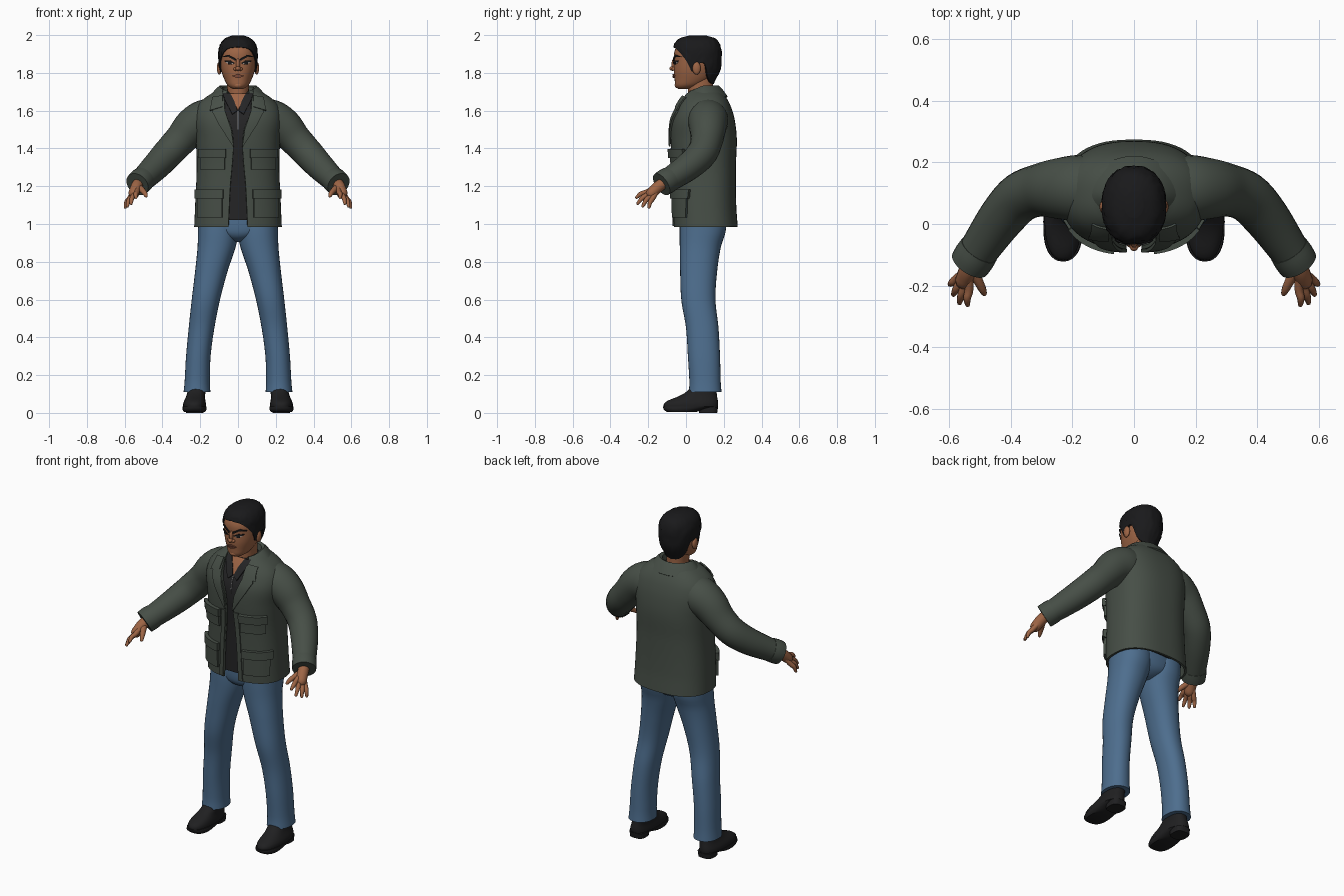
import bpy, bmesh, math, random
from mathutils import Vector

random.seed(4)
if "Cube" in bpy.data.objects:
    bpy.data.objects.remove(bpy.data.objects["Cube"])
parts = []


def material(name, r, g, b):
    m = bpy.data.materials.new(name)
    m.use_nodes = True
    m.diffuse_color = (r, g, b, 1)
    m.node_tree.nodes["Principled BSDF"].inputs["Base Color"].default_value = (r, g, b, 1)
    return m


GREEN = material("jacket green", .062, .077, .062)
DENIM = material("denim blue", .075, .155, .27)
SKIN = material("skin brown", .34, .13, .06)
LIP = material("lip brown", .22, .075, .045)
HAIR = material("hair black", .010, .010, .011)
BLACK = material("shirt black", .018, .018, .019)
SHOE = material("shoe black", .014, .014, .015)
WHITE = material("eye white", .35, .3, .27)
METAL = material("zip grey", .2, .2, .2)


def at(rows, u):
    """Smooth interpolation of table rows keyed by their first entry."""
    u = min(max(u, rows[0][0]), rows[-1][0])
    i = max(k for k in range(len(rows) - 1) if rows[k][0] <= u)
    a, b = rows[i], rows[i + 1]
    p, q = rows[max(i - 1, 0)], rows[min(i + 2, len(rows) - 1)]
    h = b[0] - a[0]
    t = (u - a[0]) / h
    out = []
    for j in range(1, len(a)):
        ma = (b[j] - p[j]) / (b[0] - p[0]) * h
        mb = (q[j] - a[j]) / (q[0] - a[0]) * h
        d = b[j] - a[j]
        out.append(a[j] + t * ma + t * t * (3 * d - 2 * ma - mb) + t ** 3 * (ma + mb - 2 * d))
    return out


def ring_point(sec, z, ang, n):
    """Point on a superellipse section; angle zero faces the front."""
    xc, hw, yf, yb = sec
    def power(v):
        return math.copysign(abs(v) ** (2 / n), v)
    return Vector((xc + hw * power(math.sin(ang)),
                   (yf + yb) / 2 - (yb - yf) / 2 * power(math.cos(ang)), z))


def build(name, rows, mat, closed=True, caps=True, mirror=False, thick=0):
    """Skin a grid of points into an object."""
    bm = bmesh.new()
    vs = [[bm.verts.new(p) for p in r] for r in rows]
    n = len(rows[0])
    for a, b in zip(vs, vs[1:]):
        for j in range(n if closed else n - 1):
            k = (j + 1) % n
            bm.faces.new((a[j], a[k], b[k], b[j]))
    if closed and caps:
        bm.faces.new(vs[0])
        bm.faces.new(vs[-1])
    bmesh.ops.remove_doubles(bm, verts=bm.verts, dist=1e-5)
    bmesh.ops.recalc_face_normals(bm, faces=bm.faces)
    me = bpy.data.meshes.new(name)
    bm.to_mesh(me)
    bm.free()
    ob = bpy.data.objects.new(name, me)
    bpy.context.collection.objects.link(ob)
    me.materials.append(mat)
    if thick:
        s = ob.modifiers.new("thickness", 'SOLIDIFY')
        s.thickness, s.offset = thick, 0
    if mirror:
        ob.modifiers.new("mirror", 'MIRROR').use_mirror_merge = False
    parts.append(ob)
    return ob


def loft(name, prof, mat, n=2.2, steps=24, sides=32, **kw):
    z0, z1 = prof[0][0], prof[-1][0]
    zs = [z0 + (z1 - z0) * i / steps for i in range(steps + 1)]
    return build(name, [[ring_point(at(prof, z), z, math.tau * j / sides, n)
                         for j in range(sides)] for z in zs], mat, **kw)


def tube(name, path, mat, steps=16, sides=16, tip=False):
    """Mirrored round limb through (x, y, z, radius) points."""
    keyed = [(i,) + p for i, p in enumerate(path)]
    pts = [at(keyed, (len(path) - 1) * i / steps) for i in range(steps + 1)]
    if tip:
        d = (Vector(pts[-1][:3]) - Vector(pts[-2][:3])).normalized()
        r = pts[-1][3]
        pts += [list(Vector(pts[-1][:3]) + d * r * f) + [r * g] for f, g in ((.5, .8), (.8, .4))]
    rows = []
    for i, p in enumerate(pts):
        d = Vector(pts[min(i + 1, len(pts) - 1)][:3]) - Vector(pts[max(i - 1, 0)][:3])
        rot = d.to_track_quat('Z', 'Y')
        rows.append([Vector(p[:3]) + rot @ Vector((math.cos(a), math.sin(a), 0)) * p[3]
                     for a in (math.tau * j / sides for j in range(sides))])
    return build(name, rows, mat, mirror=True)


def ball(name, c, s, mat, mirror=False):
    rows = [[Vector((c[0] + s[0] * math.sin(v) * math.cos(a), c[1] + s[1] * math.sin(v) * math.sin(a),
                     c[2] + s[2] * math.cos(v))) for a in (math.tau * j / 16 for j in range(16))]
            for v in (.05 + (math.pi - .1) * i / 10 for i in range(11))]
    return build(name, rows, mat, mirror=mirror)


def patch(name, surf, a, b, mat, out, thick, mirror=True, cols=8, per=6):
    """Plate between two (x, z) edge lines, laid on the front of a lofted surface."""
    prof, n = surf
    def on(x, z):
        xc, hw, yf, yb = at(prof, z)
        q = max(-.995, min(.995, (x - xc) / hw))
        c, ry = (1 - abs(q) ** n) ** (1 / n), (yb - yf) / 2
        nrm = Vector((math.copysign(abs(q) ** (n - 1), q) / hw, -c ** (n - 1) / ry, 0)).normalized()
        return Vector((xc + q * hw, (yf + yb) / 2 - ry * c, z)) + nrm * out
    rows = []
    for i in range((len(a) - 1) * per + 1):
        k = min(i // per, len(a) - 2)
        t = i / per - k
        l, r = (Vector(e[k]).lerp(Vector(e[k + 1]), t) for e in (a, b))
        rows.append([on(*l.lerp(r, j / cols)) for j in range(cols + 1)])
    return build(name, rows, mat, closed=False, mirror=mirror, thick=thick)


# Jacket shell, open down the front
coat = [(.985, 0, .226, -.06, .268), (1.1, 0, .221, -.062, .26), (1.3, 0, .213, -.066, .258),
        (1.45, 0, .218, -.076, .263), (1.55, 0, .228, -.07, .252), (1.62, 0, .212, -.042, .232),
        (1.66, 0, .175, -.02, .212), (1.69, 0, .13, 0, .19), (1.705, 0, .1, .012, .175)]
gap = [(.985, .05), (1.2, .04), (1.4, .024), (1.5, .032), (1.6, .068), (1.705, .08)]
N = 2.5
rows = []
for i in range(41):
    z = .985 + .72 * i / 40
    sec = at(coat, z)
    g = math.asin(min(1, at(gap, z)[0] / sec[1]) ** (N / 2))
    rows.append([ring_point(sec, z, g + (math.tau - 2 * g) * j / 56, N) for j in range(57)])
build("jacket_body", rows, GREEN, closed=False, thick=.012)

# Sleeves with cuffs
tube("sleeves", [(.08, .11, 1.57, .09), (.17, .115, 1.552, .108), (.24, .115, 1.515, .1),
                 (.305, .11, 1.445, .086), (.37, .085, 1.375, .081), (.43, .02, 1.31, .075),
                 (.49, -.065, 1.25, .066), (.53, -.125, 1.213, .06)], GREEN, steps=32, sides=24)
tube("cuffs", [(.502, -.083, 1.239, .066), (.518, -.107, 1.225, .068), (.533, -.13, 1.21, .066)],
     GREEN, steps=4, sides=24)

# Fold-over collar: inner foot, crest, outer edge
rows = []
for w, z in ((.075, 1.675), (.085, 1.722), (.097, 1.728), (.115, 1.712), (.148, 1.672)):
    row = []
    for j in range(37):
        a = .6 + (math.tau - 1.2) * j / 36
        lean = max(0, math.cos(a))
        row.append(Vector((w * math.sin(a), .09 - w * .86 * math.cos(a), z - .035 * lean)))
    rows.append(row)
build("jacket_collar", rows, GREEN, closed=False, thick=.009)

# Lapels, front bands and pockets
front = (coat, N)
patch("lapels", front, [(.07, 1.67), (.068, 1.6), (.035, 1.5), (.022, 1.41)],
      [(.115, 1.66), (.13, 1.59), (.1, 1.53), (.026, 1.41)], GREEN, .012, .01)
patch("collar_points", front, [(.075, 1.68), (.08, 1.62)], [(.125, 1.67), (.142, 1.6)], GREEN, .018, .008)
patch("front_bands", front, [(.026, 1.4), (.041, 1.2), (.05, .99)],
      [(.055, 1.4), (.065, 1.2), (.075, .99)], GREEN, .008, .008)
for label, x0, x1, z0, z1 in (("chest", .068, .185, 1.29, 1.385), ("hip", .082, .2, 1.035, 1.17)):
    patch(label + "_pockets", front, [(x0, z0), (x0, z1)], [(x1, z0), (x1, z1)], GREEN, .01, .02)
    patch(label + "_pocket_flaps", front, [(x0 - .006, z1 - .035), (x0 - .006, z1 + .012)],
          [(x1 + .005, z1 - .035), (x1 + .005, z1 + .012)], GREEN, .018, .02)

# Shirt, its collar, the open neckline and the zip
shirt = [(z, x, hw - .018, yf + .012, yb - .02) for z, x, hw, yf, yb in coat]
loft("shirt", [(1.02,) + tuple(at(shirt, 1.02))] + shirt[1:8], BLACK, n=N)
patch("neckline", (shirt, N), [(-.045, 1.69), (-.022, 1.65), (-.002, 1.605)],
      [(.045, 1.69), (.022, 1.65), (.002, 1.605)], SKIN, .003, .006, mirror=False)
patch("shirt_collar", (shirt, N), [(.04, 1.69), (.02, 1.65), (.003, 1.6)],
      [(.085, 1.69), (.06, 1.64), (.03, 1.58)], BLACK, .007, .008)
patch("zip", (shirt, N), [(-.002, 1.6), (-.002, 1.5)], [(.002, 1.6), (.002, 1.5)], METAL, .004, .004,
      mirror=False, cols=1)

# Trousers
leg = [(.11, .217, .071, .015, .188), (.16, .216, .067, .018, .184), (.3, .21, .065, .01, .18),
       (.45, .193, .068, 0, .172), (.6, .17, .075, -.025, .156), (.75, .141, .086, -.031, .165),
       (.88, .113, .101, -.033, .185), (.96, .105, .107, -.034, .21), (1.05, .105, .105, -.03, .215)]
loft("trouser_legs", leg, DENIM, steps=40, mirror=True)
loft("trouser_seat", [(.905, 0, .03, .03, .13), (.925, 0, .085, -.01, .175), (.96, 0, .17, -.03, .2),
                      (1.05, 0, .2, -.035, .215)], DENIM, steps=14)

# Shoes: heel, sole and upper
loft("shoe_heels", [(0, .228, .046, .07, .165), (.032, .228, .048, .065, .17)], SHOE, n=3, steps=2, mirror=True)
loft("shoe_soles", [(.004, .23, .055, -.1, .05), (.018, .23, .064, -.118, .1), (.034, .23, .064, -.122, .17)],
     SHOE, n=2.5, steps=4, mirror=True)
loft("shoe_uppers", [(.03, .23, .06, -.118, .168), (.05, .23, .06, -.116, .17), (.068, .228, .055, -.09, .168),
                     (.085, .225, .05, -.045, .165), (.11, .22, .048, .0, .162), (.14, .218, .046, .03, .16)],
     SHOE, n=2.4, steps=12, mirror=True)

# Hands
tube("palms", [(.525, -.115, 1.218, .03), (.538, -.15, 1.195, .031), (.552, -.185, 1.16, .029)],
     SKIN, steps=8, tip=True)
tips = {"index": (.54, -.262, 1.14), "middle": (.566, -.256, 1.108),
        "ring": (.586, -.229, 1.094), "little": (.597, -.196, 1.088)}
for i, (finger, end) in enumerate(tips.items()):
    k = Vector((.535, -.212, 1.168)).lerp(Vector((.574, -.176, 1.136)), i / 3)
    mid = k.lerp(Vector(end), .5) + Vector((.004, -.003, .005))
    tube(finger + "_fingers", [(.535, -.145, 1.198, .015), (*k, .014), (*mid, .0125), (*end, .008)],
         SKIN, steps=10, sides=10, tip=True)
tube("thumbs", [(.53, -.14, 1.2, .02), (.508, -.18, 1.18, .016), (.493, -.21, 1.162, .013),
                (.486, -.226, 1.148, .009)], SKIN, steps=10, sides=10, tip=True)

# Neck and head
loft("neck", [(1.6, 0, .065, .01, .16), (1.68, 0, .057, .012, .145), (1.78, 0, .06, .005, .145)], SKIN, steps=8)
head = [(1.715, 0, .028, -.042, .02), (1.73, 0, .052, -.056, .075), (1.765, 0, .072, -.06, .13),
        (1.81, 0, .088, -.064, .158), (1.86, 0, .096, -.063, .172), (1.91, 0, .095, -.062, .172),
        (1.95, 0, .082, -.042, .155), (1.985, 0, .04, .0, .11)]
loft("head", head, SKIN, steps=32)
ball("nose_bridge", (0, -.063, 1.845), (.011, .014, .032), SKIN)
ball("nose_tip", (0, -.072, 1.823), (.014, .016, .012), SKIN)
ball("nostrils", (.014, -.064, 1.82), (.01, .012, .009), SKIN, mirror=True)
ball("ears", (.099, .056, 1.825), (.013, .022, .034), SKIN, mirror=True)
ball("chin", (0, -.042, 1.735), (.026, .018, .017), SKIN)

# Painted face
face = (head, 2.2)
patch("eye_whites", face, [(.02, 1.851), (.04, 1.858), (.06, 1.86)],
      [(.02, 1.849), (.04, 1.844), (.06, 1.853)], WHITE, .002, .004)
patch("irises", face, [(.033, 1.858), (.049, 1.861)], [(.033, 1.844), (.049, 1.845)], HAIR, .005, .004)
patch("eyelashes", face, [(.016, 1.853), (.04, 1.866), (.067, 1.866)],
      [(.018, 1.849), (.04, 1.857), (.064, 1.859)], HAIR, .006, .004)
patch("eyebrows", face, [(.011, 1.874), (.05, 1.896), (.077, 1.886)],
      [(.013, 1.863), (.048, 1.886), (.076, 1.883)], HAIR, .004, .006)
patch("upper_lip", face, [(-.029, 1.785), (0, 1.794), (.029, 1.785)],
      [(-.029, 1.784), (0, 1.785), (.029, 1.784)], LIP, .004, .008, mirror=False)
patch("lower_lip", face, [(-.026, 1.783), (0, 1.783), (.026, 1.783)],
      [(-.026, 1.782), (0, 1.772), (.026, 1.782)], LIP, .005, .008, mirror=False)

# Cropped hair whose lower edge follows the hairline
crop = [(1.72, 0, .06, -.02, .135), (1.76, 0, .08, -.05, .155), (1.82, 0, .099, -.068, .182),
        (1.88, 0, .104, -.07, .188), (1.93, 0, .101, -.068, .186), (1.965, 0, .086, -.054, .172),
        (1.985, 0, .064, -.028, .15), (1.998, 0, .03, .02, .105)]
hairline = [(0, 1.937), (35, 1.925), (55, 1.89), (70, 1.85), (78, 1.81), (88, 1.81), (95, 1.85),
            (108, 1.845), (117, 1.79), (140, 1.75), (180, 1.74)]
rows = []
for i in range(17):
    row = []
    for j in range(64):
        a = math.tau * j / 64
        deg = math.degrees(a)
        low = at(hairline, min(deg, 360 - deg))[0]
        t = math.sin(math.pi / 2 * max(i - 1, 0) / 15)
        z = low + (1.998 - low) * t
        p = ring_point(at(crop, z), z, a, 2.2)
        c = Vector((0, .06, z))
        size = .9 if i == 0 else 1 + random.uniform(-.02, .025)
        row.append(c + (p - c) * size)
    rows.append(row)
build("hair", rows, HAIR)

# Bake the modifiers and shade
bpy.ops.object.select_all(action='DESELECT')
for ob in parts:
    ob.select_set(True)
bpy.context.view_layer.objects.active = parts[0]
bpy.ops.object.convert(target='MESH')
bpy.ops.object.shade_smooth_by_angle(angle=math.radians(45))
